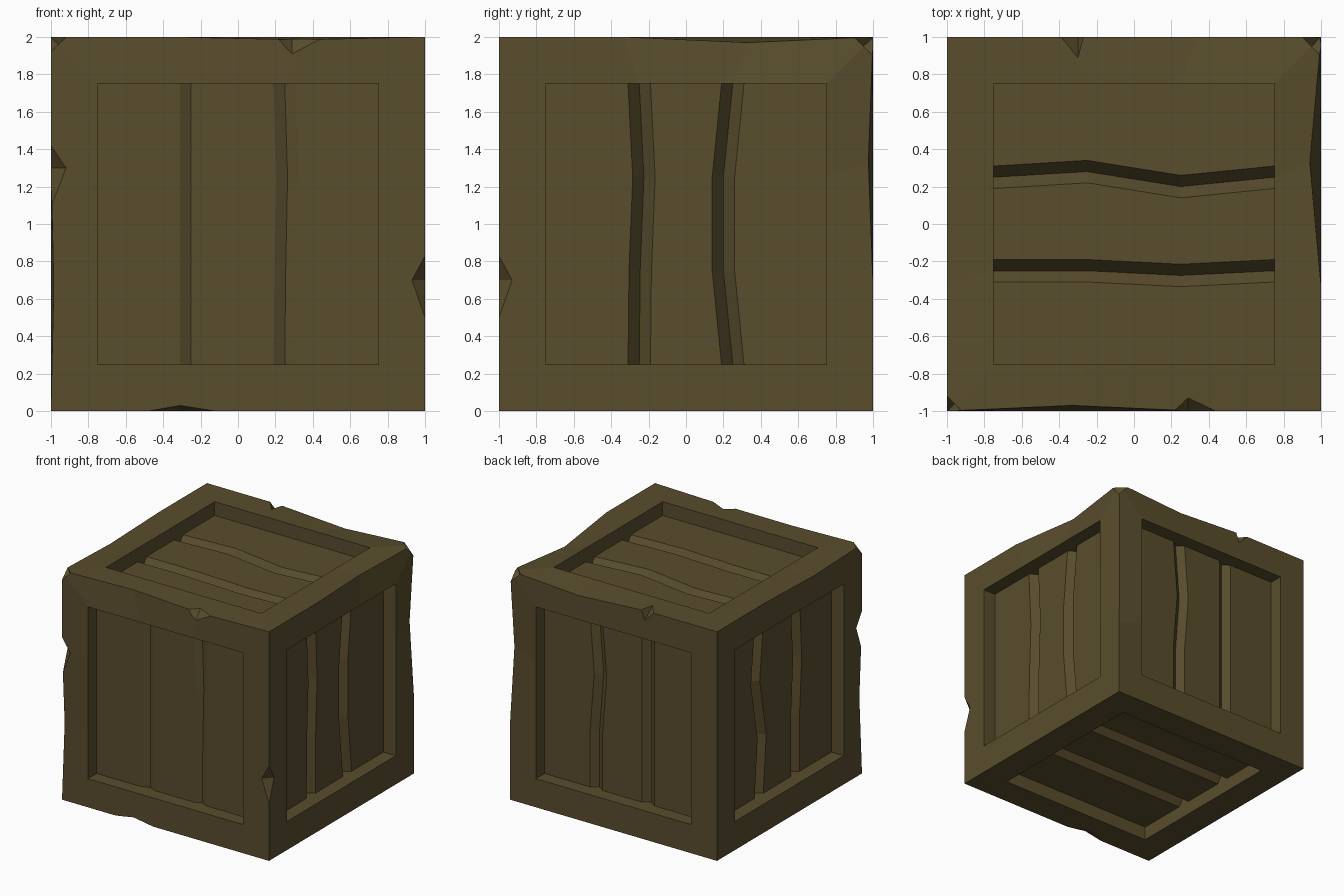
import bpy, bmesh
from mathutils import Vector

if "Cube" in bpy.data.objects:
    bpy.data.objects.remove(bpy.data.objects["Cube"])

CENTRE = Vector((0, 0, 1))
X, Y, Z = Vector((1, 0, 0)), Vector((0, 1, 0)), Vector((0, 0, 1))
STEPS = (-1, -1 / 3, 1 / 3, 1)
INNER, RECESS, HALF = 0.75, 0.12, 0.06

# Each side: normal, across axis, along axis, groove depth, two groove paths
SIDES = [
    (-Y, X, Z, 0.03, (-.25, -.25, -.25, -.25), (.25, .255, .265, .25)),
    (X, Y, Z, 0.08, (-.25, -.245, -.225, -.25), (.25, .2, .2, .25)),
    (Z, Y, X, 0.08, (-.25, -.25, -.275, -.25), (.25, .28, .2, .25)),
    (-X, Y, Z, 0.08, (-.25, -.25, -.28, -.25), (.25, .21, .3, .25)),
    (Y, X, Z, 0.045, (-.25, -.25, -.25, -.25), (.25, .25, .21, .25)),
    (-Z, Y, X, 0.08, (-.25, -.25, -.25, -.25), (.25, .25, .25, .25)),
]

# Worn edge points: original position -> moved position
T = 1 / 3
WORN = [
    ((1, T, 2), (.94, T, 1.97)),
    ((1, 1, 1 + T), (.975, .975, 1 + T)),
    ((-T, -1, 2), (-T, -.97, 2)),
    ((T, -1, 2), (T, -1, 1.985)),
    ((T, 1, 2), (T, 1, 1.96)),
    ((-1, -T, 2), (-1, -T, 1.98)),
    ((-1, -1, 1 - T), (-.985, -.985, 1 - T)),
]


def worn(p):
    for old, new in WORN:
        if (p - Vector(old)).length < 1e-3:
            return Vector(new)
    return p


def ring(r):
    s = [r * t for t in STEPS]
    return ([(t, -r) for t in s[:3]] + [(r, t) for t in s[:3]]
            + [(-t, r) for t in s[:3]] + [(-r, -t) for t in s[:3]])


def build_side(bm, n, u, v, depth, path_a, path_b):
    def vert(a, b, d=0.0):
        return bm.verts.new(worn(CENTRE + n * (1 - d) + u * a + v * b))

    # Flat frame around the panel
    outer = [vert(*p) for p in ring(1)]
    inner = [vert(*p) for p in ring(INNER)]
    for i in range(12):
        j = (i + 1) % 12
        bm.faces.new((outer[i], outer[j], inner[j], inner[i]))

    # Recessed planks with two V grooves
    rows = []
    for t, a, b in zip(STEPS, path_a, path_b):
        row = [(-INNER, 0)]
        for c in (a, b):
            row += [(c - HALF, 0), (c, depth), (c + HALF, 0)]
        row.append((INNER, 0))
        rows.append([vert(a_, t * INNER, RECESS + d) for a_, d in row])
    for r0, r1 in zip(rows, rows[1:]):
        for k in range(len(r0) - 1):
            bm.faces.new((r0[k], r0[k + 1], r1[k + 1], r1[k]))

    # Recess walls: notched ends, plain sides
    bm.faces.new(inner[0:4] + rows[0][::-1])
    bm.faces.new(inner[6:10] + rows[3])
    for k in range(3):
        bm.faces.new((inner[3 + k], inner[4 + k], rows[k + 1][-1], rows[k][-1]))
        a, b = inner[9 - 0 + k], inner[(10 + k) % 12]
        bm.faces.new((a, b, rows[2 - k][0], rows[3 - k][0]))


def make_object(name, bm):
    bmesh.ops.recalc_face_normals(bm, faces=bm.faces[:])
    mesh = bpy.data.meshes.new(name)
    bm.to_mesh(mesh)
    bm.free()
    ob = bpy.data.objects.new(name, mesh)
    bpy.context.collection.objects.link(ob)
    return ob


bm = bmesh.new()
for side in SIDES:
    build_side(bm, *side)
bmesh.ops.remove_doubles(bm, verts=bm.verts[:], dist=1e-4)
crate = make_object("wooden_crate", bm)

wood = bpy.data.materials.new("dark_wood")
wood.diffuse_color = (0.1, 0.074, 0.026, 1)
wood.use_nodes = True
wood.node_tree.nodes["Principled BSDF"].inputs["Base Color"].default_value = wood.diffuse_color
crate.data.materials.append(wood)


def hull(bm, points):
    verts = [bm.verts.new(p) for p in points]
    bmesh.ops.convex_hull(bm, input=verts)


# Edge chips: edge axis, two outward normals, start, deepest, end, two depths
CHIPS = [
    (Z, -X, -Y, .08, .3, .42, .08, .08),
    (X, Z, -Y, .2, .29, .46, .09, .08),
    (Z, X, -Y, -.5, -.3, -.17, .07, .07),
    (X, -Z, -Y, -.48, -.31, -.12, .03, .08),
    (X, Z, Y, -.39, -.3, -.27, .09, .11),
]
bm = bmesh.new()
for axis, n1, n2, t0, tm, t1, d1, d2 in CHIPS:
    edge = CENTRE + n1 + n2
    hull(bm, [edge + axis * t0, edge + axis * t1,
              edge + axis * tm - n1 * d1, edge + axis * tm - n2 * d2,
              edge + axis * tm + (n1 + n2) * .1])

# Broken top corners
for s, size in ((-1, .08), (1, .1)):
    corner = Vector((s, s, 2))
    inward = Vector((-s, -s, -1))
    pts = [corner + Vector([inward[k] * size if k == i else 0 for k in range(3)])
           for i in range(3)]
    hull(bm, pts + [corner + inward * size * .6, corner - inward * .1])

cutter = make_object("chip_cutter", bm)
cutter.hide_render = True
cutter.hide_viewport = False
cutter.display_type = 'WIRE'

# Carve the chips, then remove the helper
mod = crate.modifiers.new("chips", 'BOOLEAN')
mod.operation = 'DIFFERENCE'
mod.solver = 'EXACT'
mod.object = cutter
bpy.context.view_layer.objects.active = crate
bpy.ops.object.modifier_apply(modifier=mod.name)
bpy.data.objects.remove(cutter)
